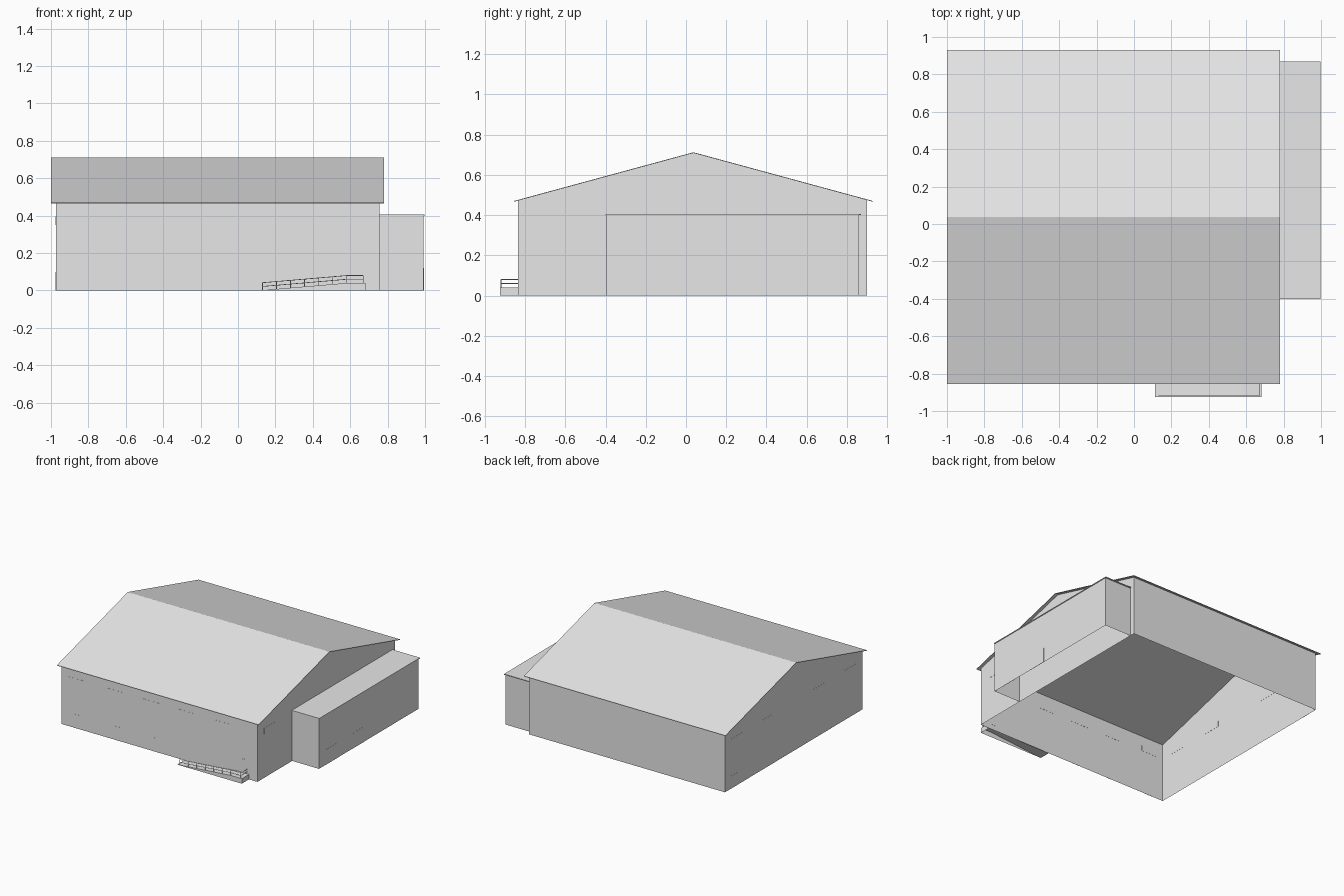
import bpy, bmesh, math
from mathutils import Vector

cube = bpy.data.objects.get("Cube")
if cube:
    bpy.data.objects.remove(cube, do_unlink=True)

grey = bpy.data.materials.new("light grey")
grey.use_nodes = True
COL = (0.8, 0.8, 0.8, 1)
grey.diffuse_color = COL
grey.node_tree.nodes["Principled BSDF"].inputs["Base Color"].default_value = COL


def make(name, bm, fix_normals=True):
    if fix_normals:
        bmesh.ops.recalc_face_normals(bm, faces=bm.faces)
    me = bpy.data.meshes.new(name)
    bm.to_mesh(me)
    bm.free()
    me.materials.append(grey)
    ob = bpy.data.objects.new(name, me)
    bpy.context.collection.objects.link(ob)
    return ob


def extrude_x(name, profile, x0, x1):
    """Closed prism from a (y, z) profile, run along x."""
    bm = bmesh.new()
    face = bm.faces.new([bm.verts.new((x0, y, z)) for y, z in profile])
    out = bmesh.ops.extrude_face_region(bm, geom=[face])
    moved = [v for v in out["geom"] if isinstance(v, bmesh.types.BMVert)]
    bmesh.ops.translate(bm, verts=moved, vec=(x1 - x0, 0, 0))
    return bm


def box(name, x0, x1, y0, y1, z0, z1):
    return make(name, extrude_x(name, [(y0, z0), (y1, z0), (y1, z1), (y0, z1)], x0, x1))


def drop(bm, test):
    bmesh.ops.recalc_face_normals(bm, faces=bm.faces)
    bm.normal_update()
    gone = [f for f in bm.faces if test(f.normal, f.calc_center_median())]
    bmesh.ops.delete(bm, geom=gone, context="FACES")


# Main hall: gabled shell, open below and under the roof
X0, X1, Y0, Y1 = -0.975, 0.755, -0.835, 0.90
RIDGE_Y, RIDGE_Z, EAVE_Z = 0.037, 0.712, 0.47
SLOPE = (RIDGE_Z - EAVE_Z) / 0.892


def roof_z(y):
    return RIDGE_Z - SLOPE * abs(y - RIDGE_Y)


bm = extrude_x("hall", [(Y0, 0), (Y1, 0), (Y1, roof_z(Y1) - 0.004), (RIDGE_Y, RIDGE_Z - 0.004),
                        (Y0, roof_z(Y0) - 0.004)], X0, X1)
drop(bm, lambda n, c: abs(n.z) > 0.5)
make("hall_walls", bm, False)

# Thin gable roof with a small overhang
T = 0.004
ya, yb = RIDGE_Y - 0.892, RIDGE_Y + 0.892
make("hall_roof", extrude_x("roof", [
    (ya, EAVE_Z), (RIDGE_Y, RIDGE_Z), (yb, EAVE_Z),
    (yb, EAVE_Z - T), (RIDGE_Y, RIDGE_Z - T), (ya, EAVE_Z - T)], -1.0, 0.78))

# Side annex: three walls, open below
AX, AY0, AY1, AZ = 0.992, -0.397, 0.86, 0.40
bm = extrude_x("annex", [(AY0, 0), (AY1, 0), (AY1, AZ), (AY0, AZ)], X1, AX)
drop(bm, lambda n, c: abs(n.z) > 0.5 or n.x < -0.5)
make("annex_walls", bm, False)
box("annex_roof", X1, 0.997, AY0 - 0.004, 0.869, AZ - 0.001, AZ + 0.005)

# Entrance ramp and landing, open below
RY0 = -0.925
bm = bmesh.new()
side = [(0.11, 0), (0.68, 0), (0.68, 0.04), (0.58, 0.04)]
face = bm.faces.new([bm.verts.new((x, RY0, z)) for x, z in side])
out = bmesh.ops.extrude_face_region(bm, geom=[face])
bmesh.ops.translate(bm, vec=(0, Y0 - RY0, 0),
                    verts=[v for v in out["geom"] if isinstance(v, bmesh.types.BMVert)])
drop(bm, lambda n, c: n.z < -0.5 or n.y > 0.5)
make("ramp", bm, False)


# Handrails: slim square bars along the ramp, turning back to the wall
def bar(name, a, b, r=0.0018):
    a, b = Vector(a), Vector(b)
    bm = bmesh.new()
    bmesh.ops.create_cone(bm, cap_ends=True, segments=4, radius1=r, radius2=r, depth=(b - a).length)
    rot = (b - a).to_track_quat("Z", "Y").to_matrix()
    bmesh.ops.rotate(bm, verts=bm.verts, matrix=rot)
    bmesh.ops.translate(bm, verts=bm.verts, vec=(a + b) / 2)
    return make(name, bm)


def deck_z(x):
    return 0.04 * min(1, max(0, (x - 0.11) / 0.47))


RY, RX = RY0 + 0.006, 0.668
for label, h in (("lower", 0.02), ("upper", 0.04)):
    path = [(0.13, RY, deck_z(0.13) + h), (0.58, RY, 0.04 + h), (RX, RY, 0.04 + h), (RX, Y0, 0.04 + h)]
    for i in range(3):
        bar(f"{label}_rail_{i + 1}", path[i], path[i + 1])
for i, x in enumerate((0.13, 0.205, 0.28, 0.355, 0.43, 0.505, 0.58, RX)):
    bar(f"rail_post_{i + 1}", (x, RY, deck_z(x)), (x, RY, deck_z(x) + 0.04))

# Windows and doors: flush plates on the walls
P = 0.001


def plate_on_y(name, y, a, b, z0, z1):
    box(name, a, b, y - P, y + P, z0, z1)


def plate_on_x(name, x, a, b, z0, z1):
    box(name, x - P, x + P, a, b, z0, z1)


WZ = (0.35, 0.395)
for i, x in enumerate((-0.93, -0.57, -0.26, 0.04, 0.35)):
    plate_on_y(f"front_window_{i + 1}", Y0, x, x + 0.155, *WZ)
for i, (a, b) in enumerate(((-0.87, -0.80), (-0.50, -0.43), (-0.18, -0.11))):
    plate_on_y(f"front_door_{i + 1}", Y0, a, b, 0, 0.11)
plate_on_y("ramp_door", Y0, 0.60, 0.66, 0.04, 0.15)
for i, y in enumerate((-0.75, -0.36, 0.28, 0.68)):
    plate_on_x(f"right_side_window_{i + 1}", X0, y, y + 0.155, *WZ)
plate_on_x("right_side_door", X0, 0.75, 0.82, 0, 0.10)
plate_on_x("left_side_window", X1, -0.75, -0.60, *WZ)
for i, (a, b) in enumerate(((-0.31, -0.16), (0.01, 0.16))):
    plate_on_x(f"annex_door_{i + 1}", AX, a, b, 0, 0.12)

# Rest on the ground, centred
obs = [o for o in bpy.context.collection.objects if o.type == "MESH" and o.data.materials.get("light grey")]
for o in obs:
    o.location.x += 0.001
